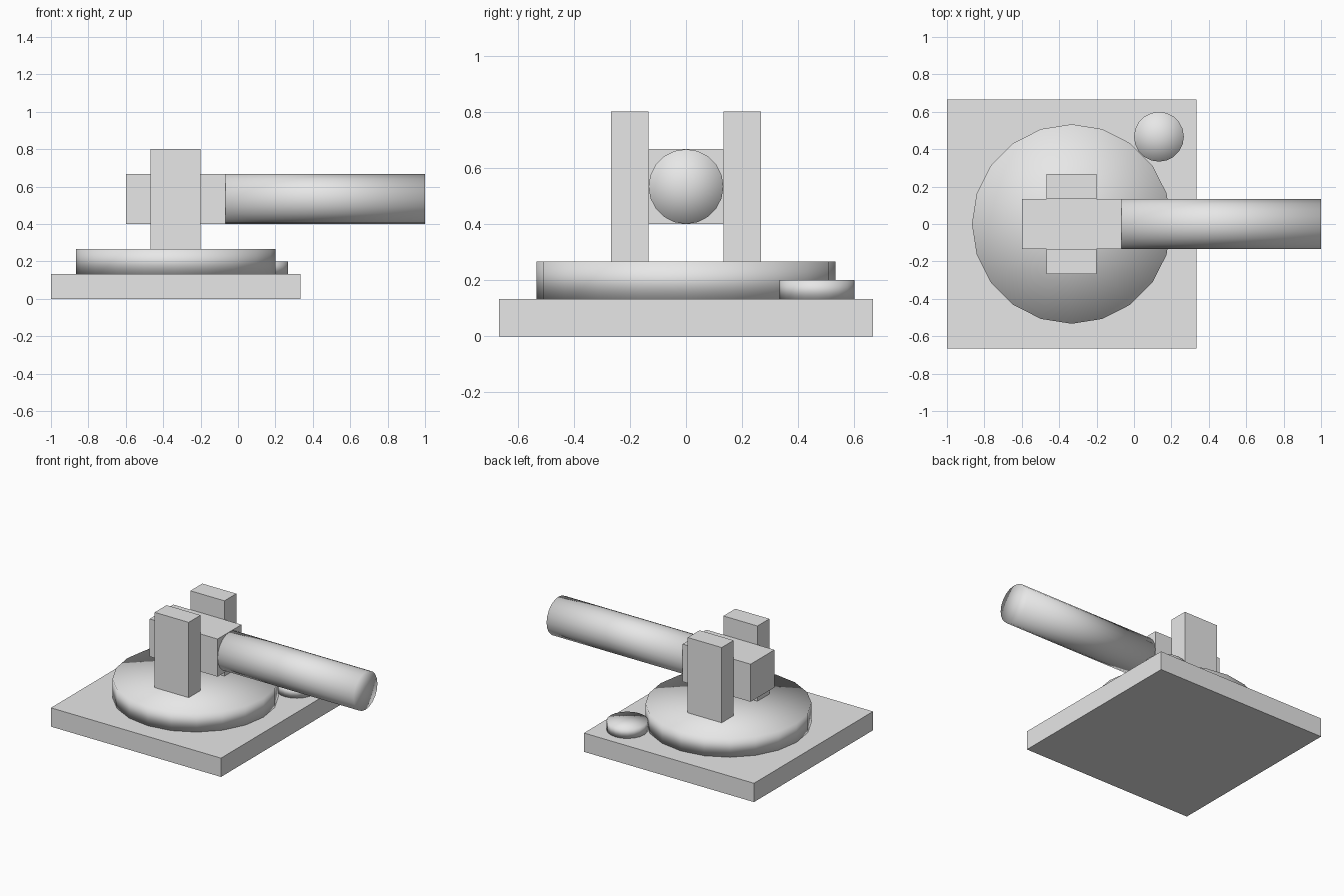
import bpy
from math import pi

default_cube = bpy.data.objects.get("Cube")
if default_cube:
    bpy.data.objects.remove(default_cube, do_unlink=True)

# One plain grey for every part
GREY = (0.8, 0.8, 0.8, 1)
grey = bpy.data.materials.new("light_grey")
grey.use_nodes = True
grey.diffuse_color = GREY
grey.node_tree.nodes["Principled BSDF"].inputs["Base Color"].default_value = GREY

U = 2 / 15  # modelling unit


def finish(name):
    obj = bpy.context.object
    obj.name = obj.data.name = name
    obj.data.materials.append(grey)
    return obj


def box(name, center, size):
    bpy.ops.mesh.primitive_cube_add(size=1, location=[c * U for c in center])
    obj = finish(name)
    obj.scale = [s * U for s in size]
    bpy.ops.object.transform_apply(location=False, rotation=False, scale=True)


def cylinder(name, center, radius, length, rotation=(0, 0, 0)):
    # Fan caps and fully smooth normals give the soft pillowy rim
    bpy.ops.mesh.primitive_cylinder_add(
        vertices=20, radius=radius * U, depth=length * U,
        end_fill_type='TRIFAN', location=[c * U for c in center], rotation=rotation)
    finish(name)
    bpy.ops.object.shade_smooth()


# Base slab, turntable and hatch
box("base_plate", (-2.5, 0, 0.5), (10, 10, 1))
cylinder("turntable", (-2.5, 0, 1.5), 4, 1)
cylinder("hatch", (1, 3.5, 1.25), 1, 0.5)

# Upright supports on both sides of the breech
for side, y in (("right", -1.5), ("left", 1.5)):
    box(side + "_support", (-2.5, y, 4), (2, 1, 4))

# Breech block and barrel
box("breech_block", (-2.5, 0, 4), (4, 2, 2))
cylinder("barrel", (3.5, 0, 4), 1, 8, (0, pi / 2, 0))
